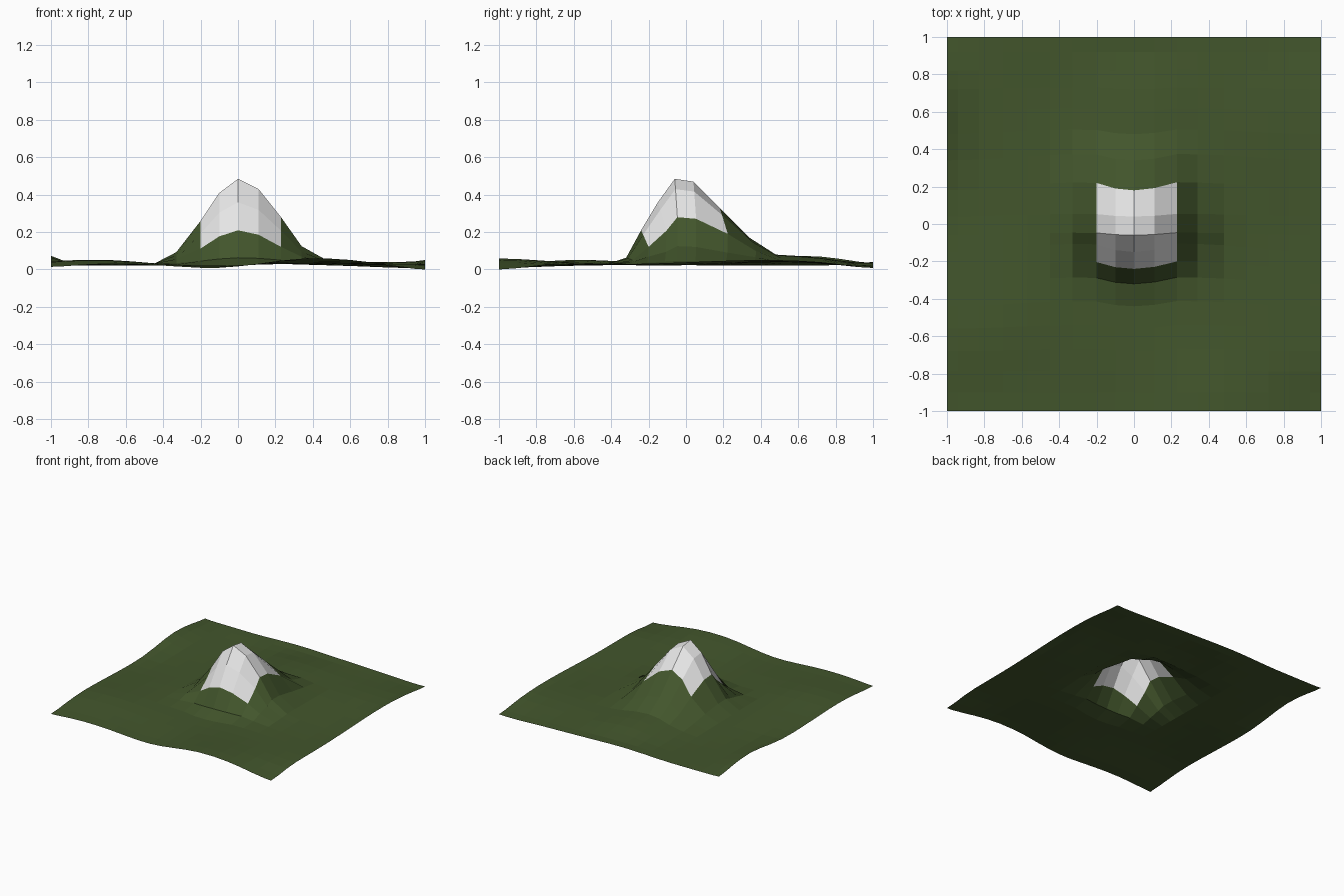
import bpy, bmesh, math

if "Cube" in bpy.data.objects:
    bpy.data.objects.remove(bpy.data.objects["Cube"])


def material(name, rgb):
    m = bpy.data.materials.new(name)
    m.diffuse_color = (*rgb, 1)
    m.use_nodes = True
    m.node_tree.nodes["Principled BSDF"].inputs["Base Color"].default_value = m.diffuse_color
    return m


grass = material("grass_green", (0.055, 0.092, 0.025))
snow = material("snow_white", (0.80, 0.80, 0.80))

# Grid lines, denser on the mountain
XS = [-1, -.94, -.83, -.7, -.57, -.45, -.33, -.2, -.1, 0,
      .11, .23, .34, .48, .6, .72, .83, .94, 1]
YS = [-1, -.9, -.79, -.68, -.56, -.44, -.32, -.24, -.15, -.06,
      .04, .18, .34, .48, .6, .72, .82, .92, 1]
PEAK = 0.485
# Mountain profiles (position, height) across and along
PX = [(-.45, 0), (-.33, .09), (-.2, .26), (-.1, .41), (0, PEAK),
      (.11, .43), (.23, .28), (.34, .125), (.48, .02), (.6, 0)]
PY = [(-.44, 0), (-.32, .05), (-.24, .21), (-.15, .36), (-.06, PEAK),
      (.04, .47), (.18, .33), (.34, .17), (.48, .07), (.6, .06), (.72, .045), (.92, 0)]
# Gentle swells and hollows of the plain: x, y, height, x radius, y radius
SWELLS = [(.35, -1, .025, .35, .3), (-.1, -1, -.02, .3, .25), (-1, .6, .042, .07, .3),
          (1, .2, .02, .06, .5), (-.75, -.6, .018, .3, .25), (.75, .5, .012, .3, .3),
          (-.2, 1, .01, .3, .2), (1, -1, -.03, .25, .2), (1, 1, -.022, .3, .2),
          (-1, 1, -.01, .15, .15), (-1, -1, -.012, .2, .2), (-.85, .1, -.012, .25, .35)]


def profile(points, t):
    for (a, h), (b, k) in zip(points, points[1:]):
        if a <= t <= b:
            return h + (k - h) * (t - a) / (b - a)
    return 0.0


def ground(x, y):
    z = 0.030 + 0.005 * math.sin(5.1 * x + 1.3 * y) + 0.004 * math.sin(4.3 * y - 2.2 * x + 1)
    for cx, cy, h, rx, ry in SWELLS:
        z += h * math.exp(-((x - cx) / rx) ** 2 - ((y - cy) / ry) ** 2)
    return max(z, 0.0)


bm = bmesh.new()
rows = []
for j, y in enumerate(YS):
    row = []
    for i, x in enumerate(XS):
        m = profile(PX, x) * profile(PY, y) / PEAK
        z = ground(x, y) * max(0, 1 - m / .1) + m
        # grid rows bow backwards on the flanks of the mountain
        bow = min(1.0, (x / .21) ** 2) * math.exp(-(x / .7) ** 4)
        amount = (.055 if y > .1 or y < -.1 else .015) * max(0, 1 - abs(y) / .9)
        row.append(bm.verts.new((x, y + bow * amount, z)))
    rows.append(row)

# Snow cap covers the four by four cells around the summit
for j in range(len(YS) - 1):
    for i in range(len(XS) - 1):
        f = bm.faces.new((rows[j][i], rows[j][i + 1], rows[j + 1][i + 1], rows[j + 1][i]))
        cx, cy = (XS[i] + XS[i + 1]) / 2, (YS[j] + YS[j + 1]) / 2
        f.material_index = int(-.2 < cx < .23 and -.24 < cy < .18)

low = min(v.co.z for v in bm.verts)
for v in bm.verts:
    v.co.z -= low

mesh = bpy.data.meshes.new("mountain_terrain")
bm.to_mesh(mesh)
bm.free()
mesh.materials.append(grass)
mesh.materials.append(snow)
bpy.context.collection.objects.link(bpy.data.objects.new("mountain_terrain", mesh))
